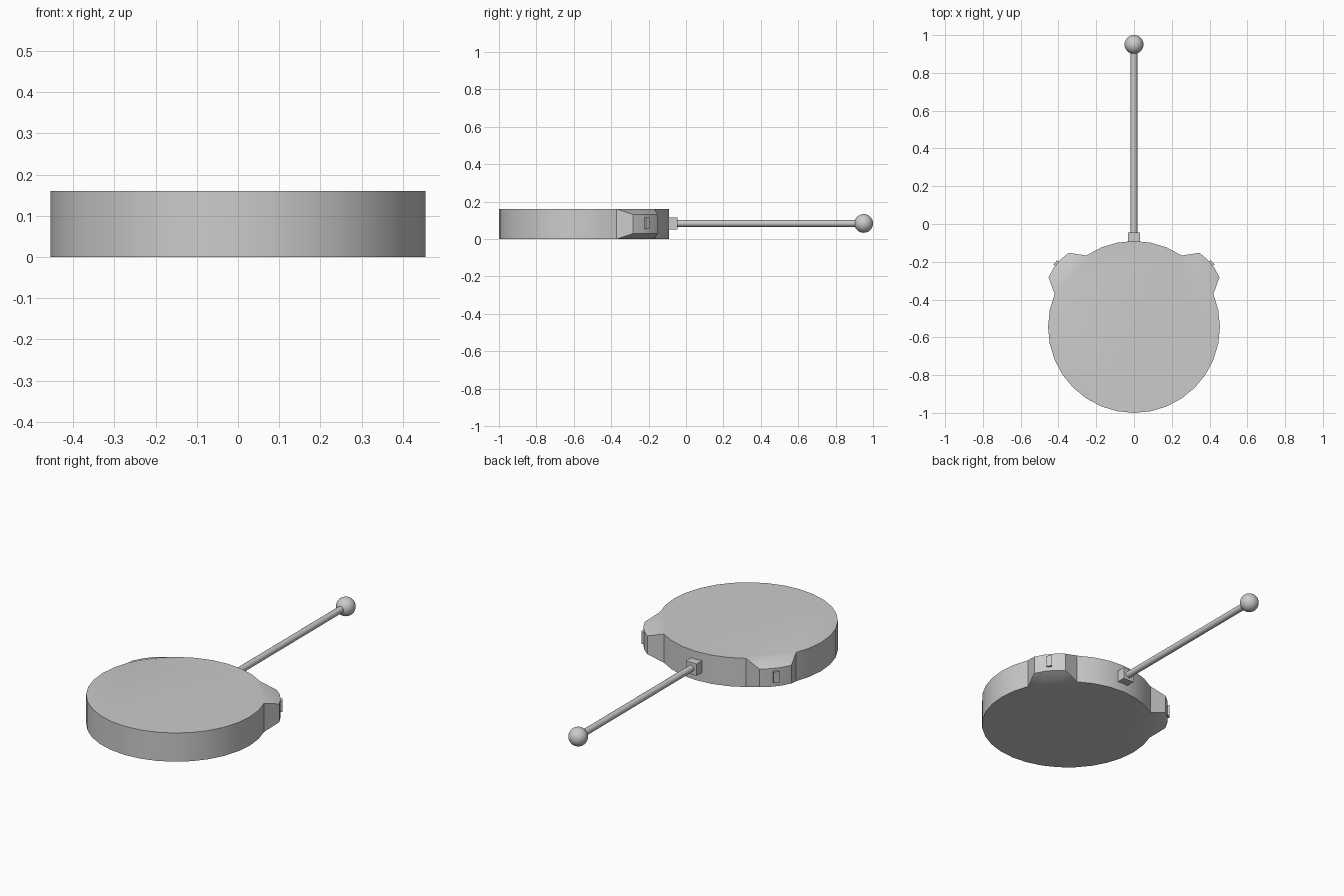
import bpy, bmesh
from math import cos, sin, radians, pi
from mathutils import Vector, Matrix

if "Cube" in bpy.data.objects:
    bpy.data.objects.remove(bpy.data.objects["Cube"])

CY, R, H, N = -0.545, 0.455, 0.16, 32
EAR = radians(39.375)          # direction of the right ear
MID = H / 2 + 0.001


def smooth(obj):
    bpy.ops.object.select_all(action='DESELECT')
    obj.select_set(True)
    bpy.context.view_layer.objects.active = obj
    bpy.ops.object.shade_smooth_by_angle(angle=radians(30))


def box(name, size, loc, rot=0):
    bpy.ops.mesh.primitive_cube_add(size=1, location=loc, rotation=(0, 0, rot))
    o = bpy.context.object
    o.name = name
    o.scale = size
    return o


# Disc body with two tapered ears extruded from three wall faces each
bm = bmesh.new()
bmesh.ops.create_cone(bm, cap_ends=True, segments=N, radius1=R, radius2=R, depth=H)
for side in (1, -1):
    out = Vector((side * cos(EAR), sin(EAR), 0))
    bm.normal_update()
    faces = [f for f in bm.faces if abs(f.normal.z) < 0.1
             and f.calc_center_median().normalized().angle(out) < radians(13)]
    ext = bmesh.ops.extrude_face_region(bm, geom=faces)
    bmesh.ops.delete(bm, geom=[f for f in faces if f.is_valid], context='FACES_ONLY')
    pivot = out * 0.435
    for v in ext['geom']:
        if isinstance(v, bmesh.types.BMVert):
            v.co = pivot + (v.co - pivot) * 0.635 + out * 0.081
# drop edges left inside the ear roots
bmesh.ops.delete(bm, geom=[e for e in bm.edges if not e.link_faces], context='EDGES')
bmesh.ops.recalc_face_normals(bm, faces=bm.faces)
me = bpy.data.meshes.new("disc_body")
bm.to_mesh(me)
bm.free()
body = bpy.data.objects.new("disc_body", me)
body.location = (0, CY, H / 2)
bpy.context.collection.objects.link(body)
smooth(body)

# Small button on each ear
for side, label in ((1, "right"), (-1, "left")):
    a = EAR if side == 1 else pi - EAR
    box("ear_button_" + label, (0.04, 0.03, 0.062),
        (0.519 * cos(a), CY + 0.519 * sin(a), MID + 0.003), a)

# Rod socket, rod and end ball
box("rod_socket", (0.066, 0.065, 0.066), (0, -0.0775, MID + 0.002))
bpy.ops.mesh.primitive_cylinder_add(vertices=16, radius=0.018, depth=1.0,
                                    location=(0, 0.43, MID + 0.002), rotation=(pi / 2, 0, 0))
bpy.context.object.name = "rod"
smooth(bpy.context.object)
bpy.ops.mesh.primitive_uv_sphere_add(segments=32, ring_count=16, radius=0.05,
                                     location=(0, 0.95, MID + 0.002))
bpy.context.object.name = "end_ball"
smooth(bpy.context.object)
